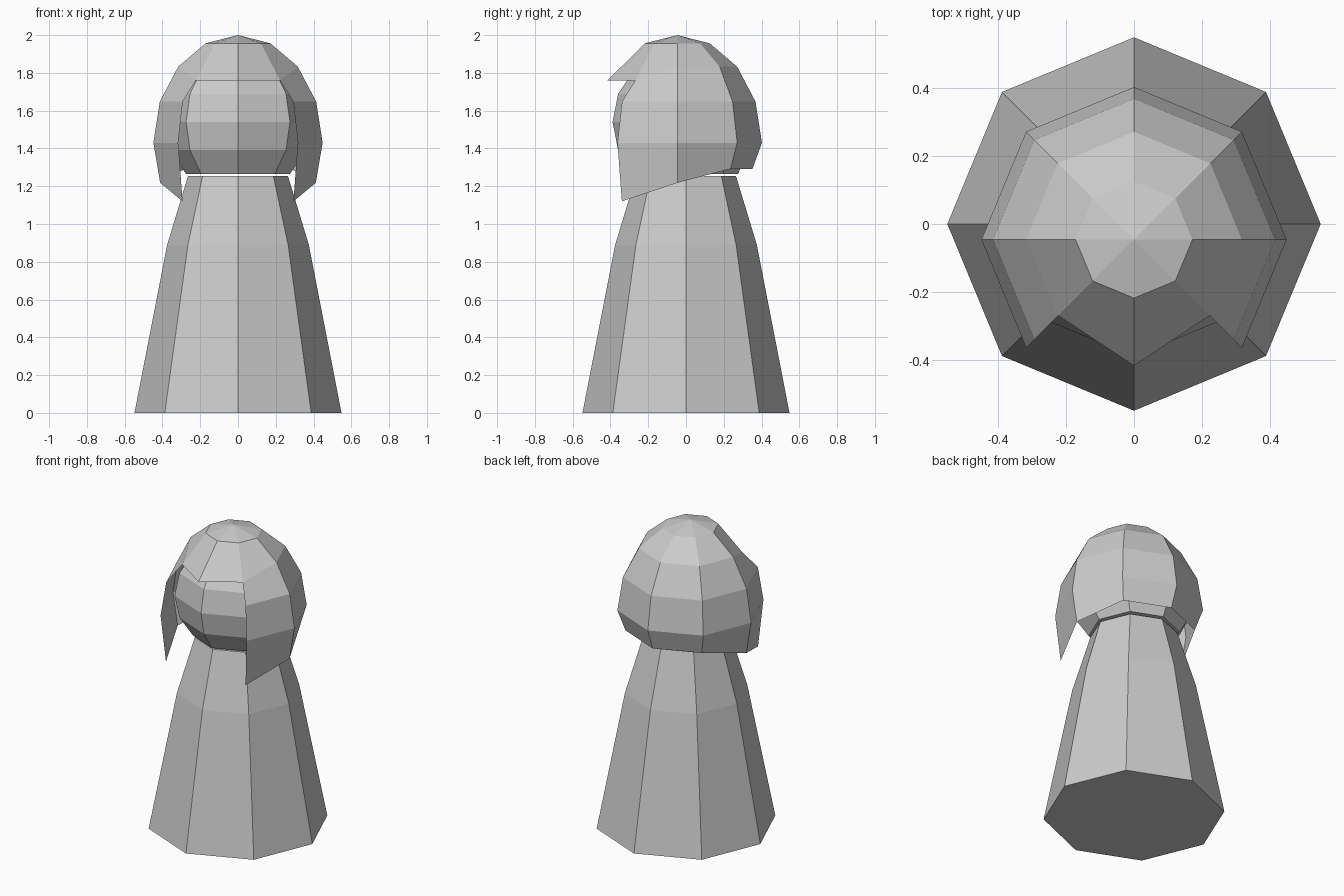
import bpy
import bmesh
from math import sin, cos, pi, radians

if "Cube" in bpy.data.objects:
    bpy.data.objects.remove(bpy.data.objects["Cube"], do_unlink=True)

SIDES = 8

grey = bpy.data.materials.new("plain grey")
grey.use_nodes = True
colour = (0.6, 0.6, 0.6, 1)
grey.diffuse_color = colour
grey.node_tree.nodes["Principled BSDF"].inputs["Base Color"].default_value = colour


def finish(name, bm, location=(0, 0, 0)):
    mesh = bpy.data.meshes.new(name)
    bm.to_mesh(mesh)
    bm.free()
    mesh.materials.append(grey)
    obj = bpy.data.objects.new(name, mesh)
    obj.location = location
    bpy.context.collection.objects.link(obj)
    return obj


def ring(bm, points):
    """Add one loop of vertices from a (radius, height) pair per side; column 0 faces front."""
    verts = []
    for i, (r, z) in enumerate(points):
        a = 2 * pi * i / SIDES - pi / 2
        verts.append(bm.verts.new((r * cos(a), r * sin(a), z)))
    return verts


def bridge(bm, lower, upper, skip=()):
    for i in range(SIDES):
        j = (i + 1) % SIDES
        if i not in skip:
            bm.faces.new((lower[i], lower[j], upper[j], upper[i]))


# Body: tapered octagonal gown with shoulders
bm = bmesh.new()
loops = [ring(bm, [p] * SIDES) for p in ((0.548, 0), (0.375, 0.89), (0.265, 1.253))]
bridge(bm, loops[0], loops[1])
bridge(bm, loops[1], loops[2])
bm.faces.new(loops[0][::-1])
bm.faces.new(loops[2])
finish("body", bm)

# Head: faceted ball cut flat at the neck, slightly flattened behind under the hair
bm = bmesh.new()
bmesh.ops.create_uvsphere(bm, u_segments=SIDES, v_segments=8, radius=0.389)
low = [v for v in bm.verts if v.co.z < -0.3]
bmesh.ops.delete(bm, geom=low, context='VERTS')
bmesh.ops.holes_fill(bm, edges=[e for e in bm.edges if e.is_boundary], sides=0)
for v in bm.verts:
    if v.co.y > 0.1 and v.co.z > -0.2:
        v.co.y *= 0.93
finish("head", bm, (0, 0, 1.54))

# Hair: open faceted shell, with a peaked fringe and long front locks
bm = bmesh.new()
RADIUS, HEIGHT, MIDDLE = 0.448, 0.57, 1.43


def dome(degrees):
    a = radians(degrees)
    return RADIUS * cos(a), MIDDLE + HEIGHT * sin(a)


front, locks = 0, (1, SIDES - 1)
fringe = [dome(45)] * SIDES
fringe[front] = (0.37, 1.76)
for i in locks:
    fringe[i] = (0.315, 1.76)

# Hem drops from the nape to the lock tips
side, nape = (0.412, 1.218), (0.398, 1.292)
lock = (0.415, 1.12)
hem = [lock, lock, side, nape, nape, nape, side, lock]

loops = [ring(bm, hem), ring(bm, [dome(0)] * SIDES), ring(bm, [dome(22.5)] * SIDES),
         ring(bm, fringe), ring(bm, [dome(67.5)] * SIDES)]
for k in range(4):
    # The two front panels stay open below the fringe
    bridge(bm, loops[k], loops[k + 1], skip=(0, SIDES - 1) if k < 3 else ())
crown = bm.verts.new((0, 0, 2.0))
for i in range(SIDES):
    bm.faces.new((loops[4][i], loops[4][(i + 1) % SIDES], crown))
bmesh.ops.delete(bm, geom=[v for v in bm.verts if not v.link_faces], context='VERTS')
finish("hair", bm, (0, -0.046, 0))
